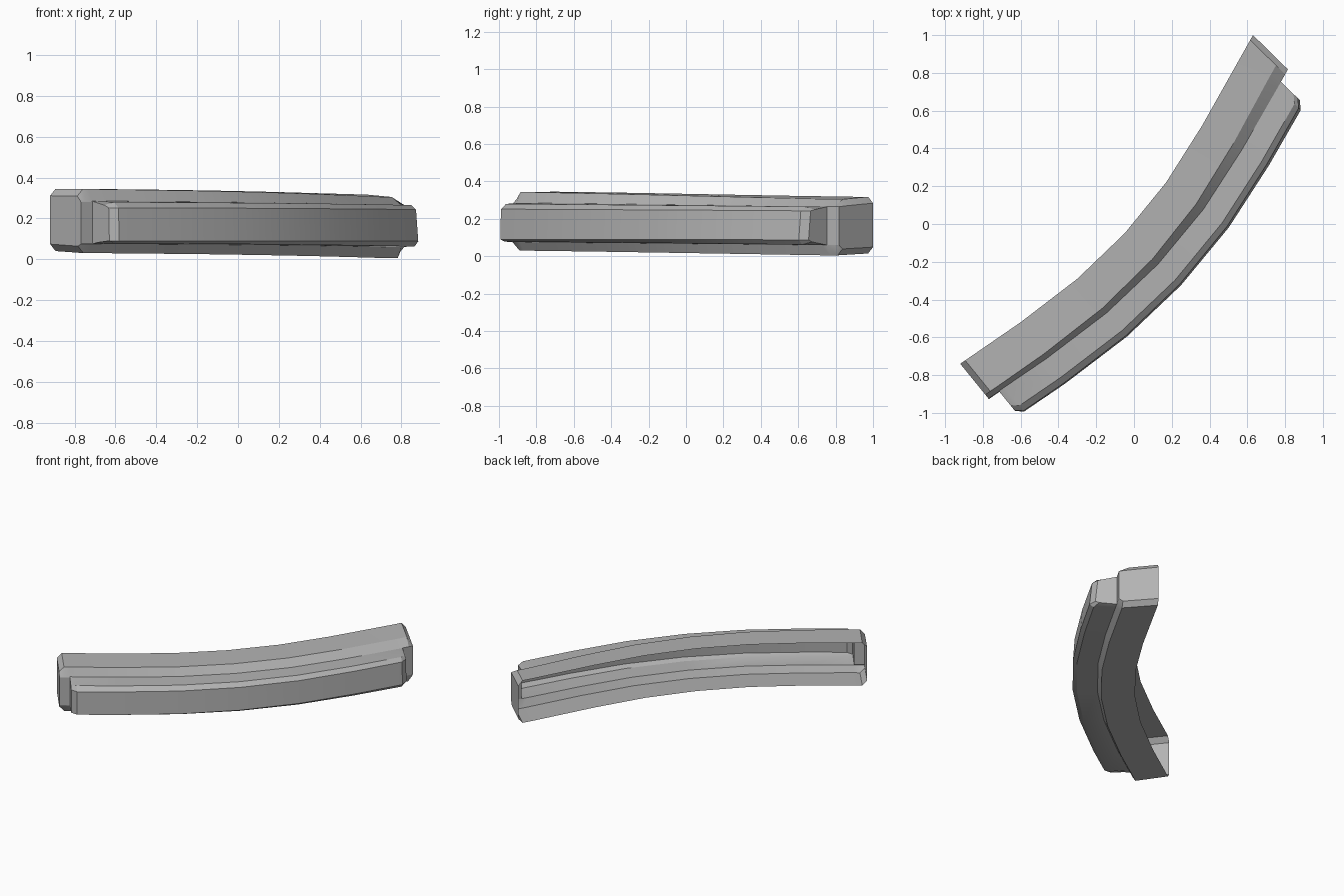
import bpy
import bmesh
from mathutils import Vector

cube = bpy.data.objects.get("Cube")
if cube:
    bpy.data.objects.remove(cube, do_unlink=True)

# Back edge of the curved trim, seen from above
PATH = [Vector(p) for p in ((-.92, -.74), (-.6, -.52), (-.3, -.29), (-.05, -.05),
                            (.17, .22), (.36, .52), (.63, 1.0))]
# Open stepped section (outward, height) at each end: body, raised bar, body
START = [(0, .345), (.21, .343), (.235, .285), (.36, .28), (.395, .252),
         (.40, .09), (.37, .078), (.24, .075), (.215, .03), (0, .04)]
END = [(0, .318), (.185, .305), (.25, .265), (.37, .265), (.40, .243),
       (.415, .088), (.39, .062), (.25, .06), (.225, .005), (0, .015)]
BAR = range(3, 7)


def section(s):
    """Blend the two end sections."""
    k = s ** 1.4
    return [Vector(a).lerp(Vector(b), k) for a, b in zip(START, END)]


def flatten_bar(pts):
    """Pull the bar back into the body wall."""
    for i in BAR:
        pts[i].x = (pts[2].x + pts[7].x) / 2


def shrink_bar(pts):
    """Bevelled outline of the bar's end face."""
    for i in BAR:
        pts[i].x -= .03
    pts[3].y -= .015
    pts[6].y += .015


def cap_body(pts):
    """Bevelled outline of the body's end face."""
    flatten_bar(pts)
    for i in (0, 1):
        pts[i].y -= .034
    for i in (8, 9):
        pts[i].y += .034


def place(bm, pts, origin, tangent, offset=0.0, skew=0.0):
    normal = Vector((tangent.y, -tangent.x))
    ring = []
    for n, z in pts:
        p = origin + normal * n + tangent * (offset + skew * n)
        ring.append(bm.verts.new((p.x, p.y, z)))
    return ring


def end_rings(bm, s, origin, tangent, offsets, skew):
    """Rings from the end face inward to the full section."""
    steps = (cap_body, flatten_bar, flatten_bar, shrink_bar, None)
    rings = []
    for change, offset in zip(steps, offsets):
        pts = section(s)
        if change:
            change(pts)
        rings.append(place(bm, pts, origin, tangent, offset, skew))
    return rings


bm = bmesh.new()
first = (PATH[1] - PATH[0]).normalized()
last = (PATH[-1] - PATH[-2]).normalized()
rings = end_rings(bm, 0, PATH[0], first, (0, .032, .068, .068, .103), .08)
count = len(PATH) - 1
for i in range(1, count):
    t = ((PATH[i] - PATH[i - 1]).normalized() + (PATH[i + 1] - PATH[i]).normalized()).normalized()
    rings.append(place(bm, section(i / count), PATH[i], t))
rings += reversed(end_rings(bm, 1, PATH[-1], last, (0, -.03, -.075, -.075, -.11), -.27))

# Skin between the rings, leaving the back open, then close both ends
for a, b in zip(rings, rings[1:]):
    for j in range(len(a) - 1):
        bm.faces.new((a[j], a[j + 1], b[j + 1], b[j]))
bm.faces.new(list(reversed(rings[0])))
bm.faces.new(rings[-1])
bmesh.ops.remove_doubles(bm, verts=bm.verts, dist=.0005)
bmesh.ops.recalc_face_normals(bm, faces=bm.faces)
# Make the outer side the front side
bm.faces.ensure_lookup_table()
top = max(bm.faces, key=lambda f: f.calc_center_median().z)
if top.normal.z < 0:
    bmesh.ops.reverse_faces(bm, faces=bm.faces)

mesh = bpy.data.meshes.new("curved_trim")
bm.to_mesh(mesh)
bm.free()
trim = bpy.data.objects.new("curved_trim", mesh)
bpy.context.collection.objects.link(trim)

# Plain grey finish
grey = bpy.data.materials.new("mid_grey")
grey.use_nodes = True
colour = (.45, .45, .45, 1)
grey.diffuse_color = colour
grey.node_tree.nodes["Principled BSDF"].inputs["Base Color"].default_value = colour
mesh.materials.append(grey)

bpy.ops.object.select_all(action='DESELECT')
trim.select_set(True)
bpy.context.view_layer.objects.active = trim
bpy.ops.object.shade_smooth_by_angle(angle=.45)
